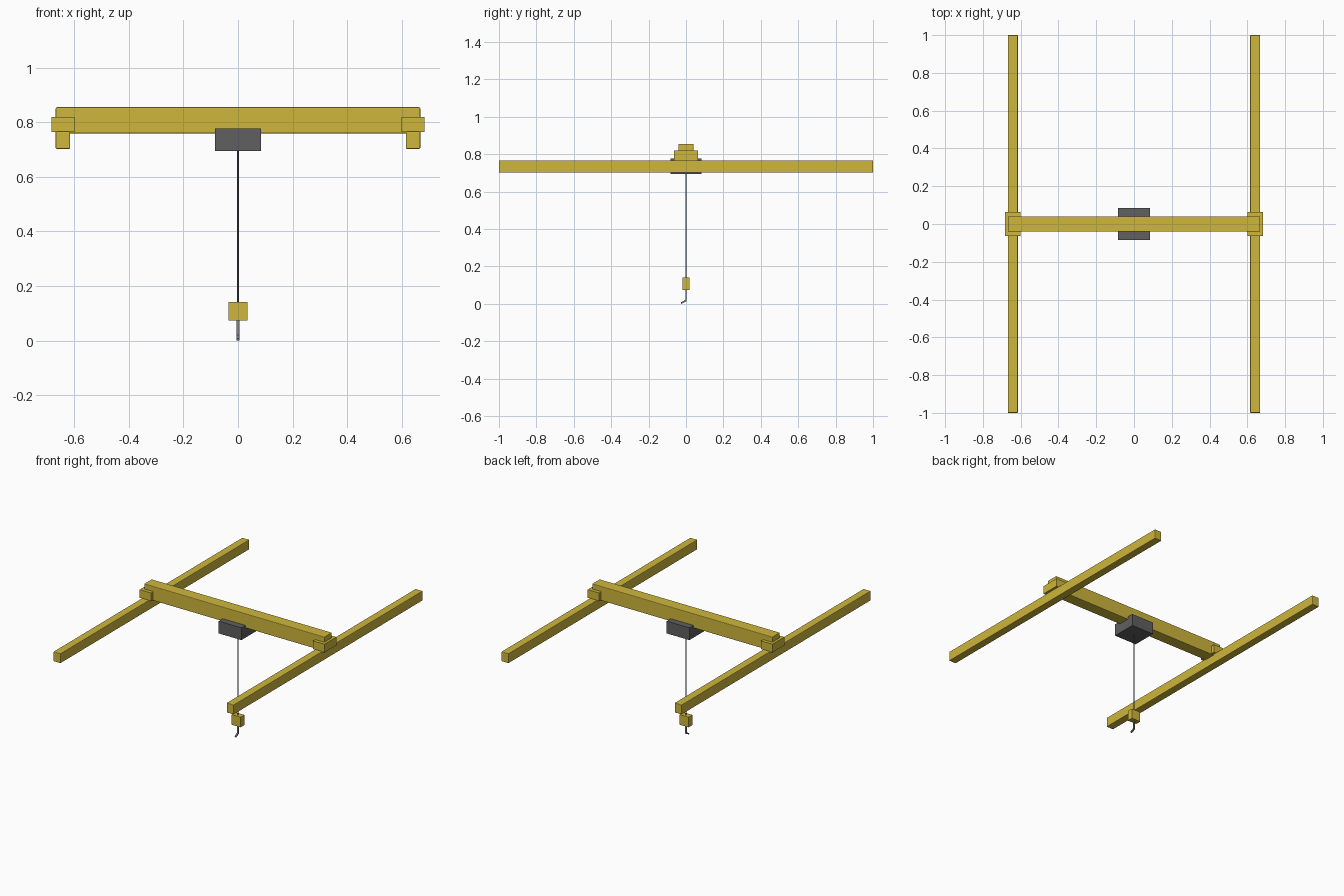
import bpy, bmesh
from mathutils import Vector

if "Cube" in bpy.data.objects:
    bpy.data.objects.remove(bpy.data.objects["Cube"])


def material(name, rgb):
    m = bpy.data.materials.new(name)
    m.diffuse_color = (*rgb, 1)
    m.use_nodes = True
    m.node_tree.nodes["Principled BSDF"].inputs["Base Color"].default_value = m.diffuse_color
    return m


YELLOW = material("crane yellow", (0.62, 0.47, 0.045))
DARK = material("dark grey", (0.115, 0.115, 0.12))
STEEL = material("hook steel", (0.23, 0.23, 0.235))


def add(name, bm, mat):
    me = bpy.data.meshes.new(name)
    bmesh.ops.recalc_face_normals(bm, faces=bm.faces)
    bm.to_mesh(me)
    bm.free()
    me.materials.append(mat)
    ob = bpy.data.objects.new(name, me)
    bpy.context.collection.objects.link(ob)
    return ob


def box(name, x, y, z, mat, bevel=0.0):
    """Box from (min, max) ranges, with optional small edge bevel."""
    bm = bmesh.new()
    bmesh.ops.create_cube(bm, size=1)
    for v in bm.verts:
        v.co = [r[0] if c < 0 else r[1] for c, r in zip(v.co, (x, y, z))]
    ob = add(name, bm, mat)
    if bevel:
        mod = ob.modifiers.new("edge", "BEVEL")
        mod.width, mod.segments = bevel, 2
    return ob


# Runway rails and end trucks on both sides
for side, s in (("left", -1), ("right", 1)):
    box(side + "_runway_rail", sorted((s * 0.615, s * 0.668)), (-1, 1),
        (0.702, 0.767), YELLOW, 0.004)
    box(side + "_end_truck", sorted((s * 0.60, s * 0.684)), (-0.063, 0.063),
        (0.765, 0.82), YELLOW)

# Bridge girder spanning the rails
box("bridge_girder", (-0.668, 0.668), (-0.04, 0.04), (0.759, 0.855), YELLOW, 0.004)

# Hoist trolley under the girder
box("hoist_trolley", (-0.084, 0.084), (-0.084, 0.084), (0.695, 0.777), DARK)

# Hoist rope
bm = bmesh.new()
bmesh.ops.create_cone(bm, cap_ends=True, segments=12, radius1=0.0032,
                      radius2=0.0032, depth=0.57)
bmesh.ops.translate(bm, verts=bm.verts, vec=(0, 0, 0.42))
rope = add("hoist_rope", bm, DARK)
for p in rope.data.polygons:
    p.use_smooth = len(p.vertices) == 4

# Hook block
box("hook_block", (-0.034, 0.034), (-0.02, 0.02), (0.073, 0.141), YELLOW)

# Hook: shank bending forward, extruded from a side profile
profile = [(-0.004, 0.08), (0.004, 0.08), (0.004, 0.015),
           (-0.026, 0.0), (-0.028, 0.008), (-0.004, 0.021)]
bm = bmesh.new()
face = bm.faces.new([bm.verts.new((-0.005, y, z)) for y, z in profile])
ext = bmesh.ops.extrude_face_region(bm, geom=[face])
moved = [g for g in ext["geom"] if isinstance(g, bmesh.types.BMVert)]
bmesh.ops.translate(bm, verts=moved, vec=Vector((0.01, 0, 0)))
add("hook", bm, STEEL)
